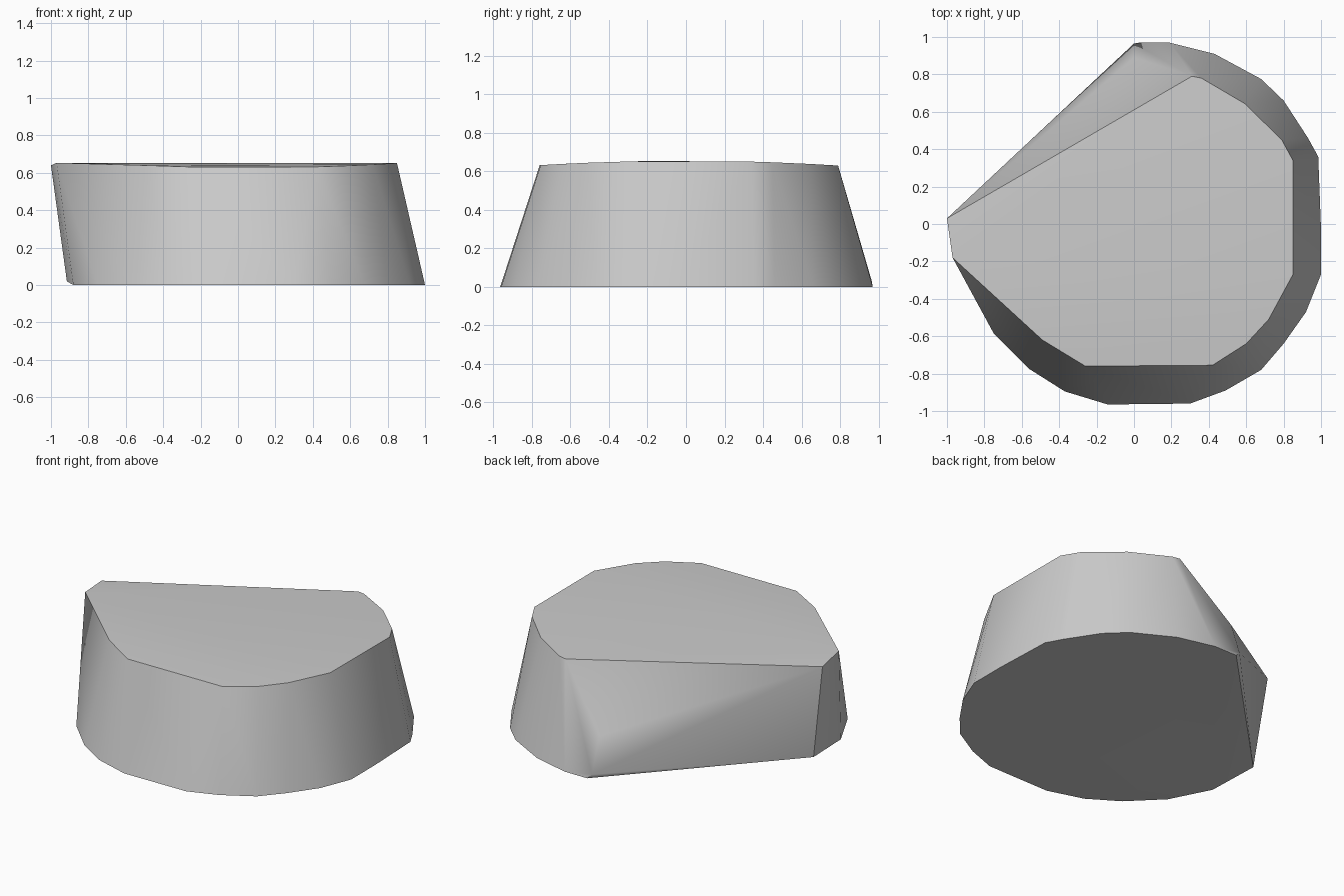
import bpy
import bmesh
import math

# Remove the default cube only
default_cube = bpy.data.objects.get("Cube")
if default_cube:
    bpy.data.objects.remove(default_cube, do_unlink=True)


def make_material(name, colour):
    material = bpy.data.materials.new(name)
    material.use_nodes = True
    material.diffuse_color = colour
    for node in material.node_tree.nodes:
        if node.type == "BSDF_PRINCIPLED":
            node.inputs["Base Color"].default_value = colour
    return material


def crown_height(y):
    """Height of the very slightly domed top."""
    return 0.655 - 0.04 * y * y


# Outline of the wide base, counter-clockwise from the front
base_outline = [
    (-.14, -.965), (.30, -.96), (.49, -.89), (.68, -.78), (.80, -.64),
    (.92, -.47), (1, -.27), (1, -.03), (.985, .36), (.93, .46),
    (.80, .66), (.68, .775), (.43, .91), (.19, .97), (.03, .97),
    (-.88, -.33), (-.75, -.585), (-.56, -.775), (-.37, -.895),
]

# Outline of the narrower top
top_outline = [
    (-.97, -.18), (-.49, -.62), (-.26, -.76), (.42, -.755), (.60, -.64),
    (.72, -.51), (.85, -.27), (.85, .34), (.79, .45), (.59, .645),
    (.36, .78), (.31, .79),
]

# Corners of the slanted cut across the back
cut_corners = [
    (-1, .03, .64),
    (-.915, 0, .02),
    (0, .965, .03),
    (0, .89, .25),
]

points = [(x, y, 0) for x, y in base_outline]
points += [(x, y, crown_height(y)) for x, y in top_outline]
points += cut_corners

# Wrap the outlines and the cut in one closed convex skin
bm = bmesh.new()
for point in points:
    bm.verts.new(point)
hull = bmesh.ops.convex_hull(bm, input=bm.verts[:])
loose = {v for v in hull["geom_interior"] if isinstance(v, bmesh.types.BMVert)}
bmesh.ops.delete(bm, geom=list(loose), context="VERTS")
bmesh.ops.dissolve_limit(bm, angle_limit=math.radians(0.5),
                         verts=bm.verts[:], edges=bm.edges[:])
bmesh.ops.recalc_face_normals(bm, faces=bm.faces[:])

mesh = bpy.data.meshes.new("cut_block")
bm.to_mesh(mesh)
bm.free()
mesh.materials.append(make_material("plain grey", (0.6, 0.6, 0.6, 1)))

cut_block = bpy.data.objects.new("cut_block", mesh)
bpy.context.collection.objects.link(cut_block)

# Smooth sides with crisp rims
bpy.ops.object.select_all(action="DESELECT")
cut_block.select_set(True)
bpy.context.view_layer.objects.active = cut_block
bpy.ops.object.shade_smooth_by_angle(angle=math.radians(30))
